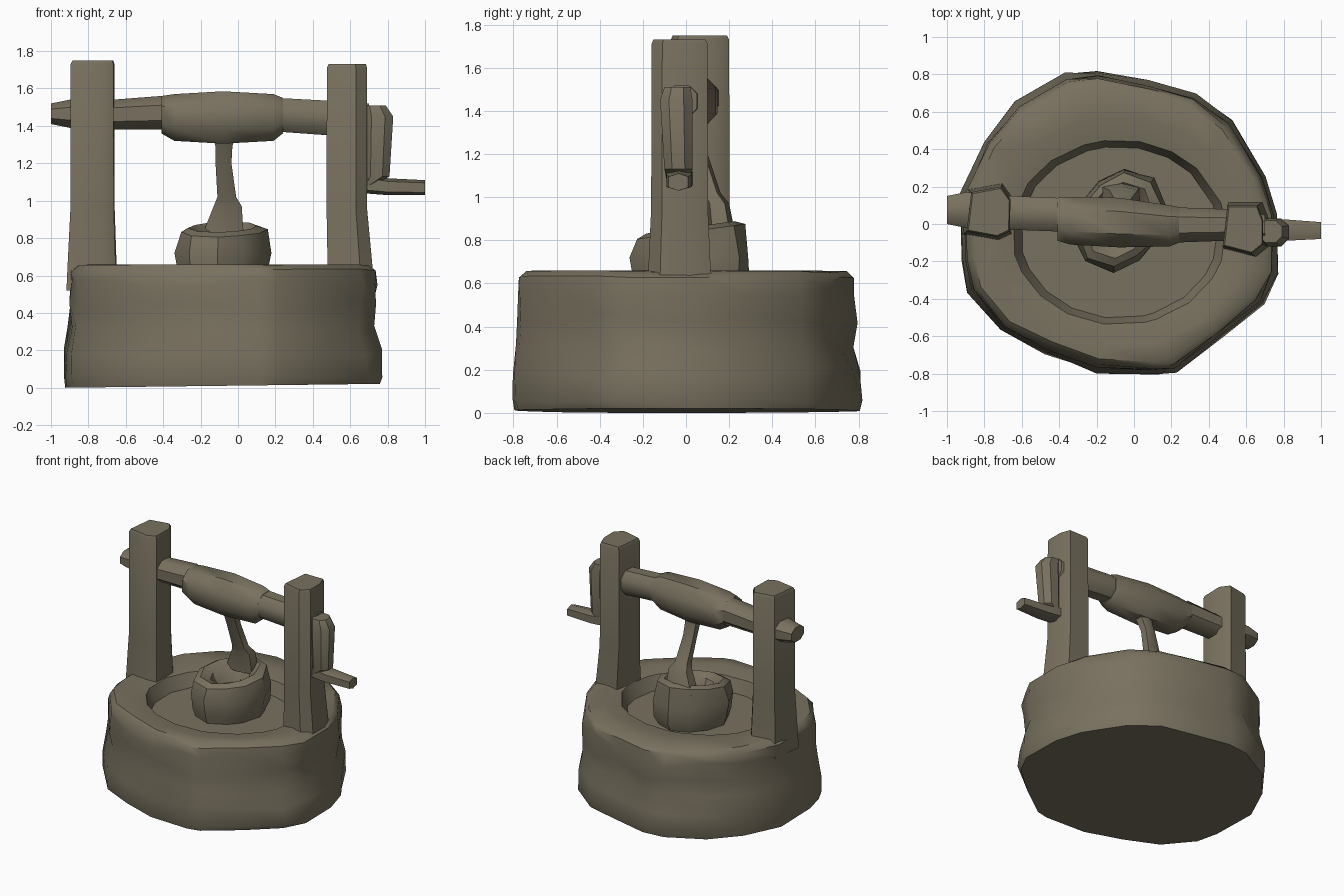
import bpy, bmesh, math, random

if "Cube" in bpy.data.objects:
    bpy.data.objects.remove(bpy.data.objects["Cube"])

random.seed(4)
mat = bpy.data.materials.new("weathered_brown")
mat.diffuse_color = (0.19, 0.165, 0.115, 1)
mat.use_nodes = True
mat.node_tree.nodes["Principled BSDF"].inputs["Base Color"].default_value = mat.diffuse_color


def loft(name, rings, angle=38):
    """Skin equal-sized rings of points and cap both ends."""
    bm = bmesh.new()
    vs = [[bm.verts.new(p) for p in r] for r in rings]
    for a, b in zip(vs, vs[1:]):
        n = len(a)
        for i in range(n):
            j = (i + 1) % n
            bm.faces.new((a[i], a[j], b[j], b[i]))
    bm.faces.new(vs[0][::-1])
    bm.faces.new(vs[-1])
    bmesh.ops.recalc_face_normals(bm, faces=bm.faces)
    me = bpy.data.meshes.new(name)
    bm.to_mesh(me)
    bm.free()
    me.materials.append(mat)
    me.shade_smooth()
    me.set_sharp_from_angle(angle=math.radians(angle))
    ob = bpy.data.objects.new(name, me)
    bpy.context.collection.objects.link(ob)
    return ob


def section(axis, t, a0, a1, b0, b1, n=8):
    """Boxy n-gon filling a0..a1 by b0..b1 at position t on the axis."""
    pts = []
    for i in range(n):
        w = 2 * math.pi * (i + 0.5) / n
        k = 1.1 / math.cos(math.pi / n)
        a = (a0 + a1) / 2 + (a1 - a0) / 2 * max(-1, min(1, k * math.cos(w)))
        b = (b0 + b1) / 2 + (b1 - b0) / 2 * max(-1, min(1, k * math.sin(w)))
        pts.append((t, a, b) if axis == 'x' else (a, b, t))
    return pts


# Stone well: irregular outline, lumpy wall, rounded rim, sunken floor
outline = [(-.2, .83), (.08, .77), (.34, .71), (.53, .56), (.72, .26), (.78, .05),
           (.785, -.27), (.7, -.43), (.48, -.62), (.23, -.8), (.13, -.82), (-.2, -.8),
           (-.48, -.7), (-.73, -.58), (-.9, -.37), (-.94, -.2), (-.95, .17),
           (-.82, .45), (-.64, .66), (-.37, .81)]
cx = -0.08
rings = []
for z, s, jit in [(0, .97, 0), (.06, .985, .012), (.19, .985, .015), (.31, .945, .02),
                  (.44, .94, .02), (.56, .95, .018), (.625, .94, .008), (.655, .90, .004)]:
    ring = []
    for x, y in outline:
        k = s + random.uniform(-jit, jit)
        zz = z + random.uniform(-1, 1) * jit * 1.4
        if z < .05:
            zz += .012 * (x + .95)
        ring.append((cx + (x - cx) * k, y * k, zz))
    rings.append(ring)
for z, rx, ry in [(.66, .68, .62), (.64, .575, .495), (.54, .53, .46)]:
    ring = []
    for x, y in outline:
        w = math.atan2(y / .83, (x - cx) / .87)
        ring.append((cx + rx * math.cos(w), -.045 + ry * math.sin(w), z))
    rings.append(ring)
loft("stone_well", rings, 40)

# Posts: irregular hexagons, widening to the foot
left = [(-.895, -.04), (-.87, .17), (-.71, .2), (-.66, .13), (-.665, -.04), (-.73, -.07)]
right = [(.475, -.12), (.5, .1), (.66, .1), (.69, .02), (.69, -.11), (.63, -.16)]
for name, pts, top in (("left_post", left, 1.75), ("right_post", right, 1.73)):
    mx = sum(p[0] for p in pts) / 6
    my = sum(p[1] for p in pts) / 6
    side = .02 if mx > 0 else 0
    prof = [(.52, 1.16, side), (.64, 1.12, side), (.95, 1.01, 0),
            (top - .02, 1, 0), (top, .93, 0)]
    loft(name, [[(mx + d + (x - mx) * s, my + (y - my) * s, z) for x, y in pts]
                for z, s, d in prof])

# Beam with the thick winding drum in the middle
beam = [(-1, 0, .15, 1.41, 1.52), (-.9, -.02, .17, 1.39, 1.54),
        (-.67, -.03, .15, 1.38, 1.54), (-.41, -.04, .14, 1.38, 1.56)]
drum = [(-.41, -.09, .14, 1.36, 1.56), (-.34, -.11, .145, 1.32, 1.57),
        (-.08, -.125, .14, 1.305, 1.585), (.19, -.12, .1, 1.32, 1.57),
        (.24, -.1, .09, 1.36, 1.55)]
axle = [(.2, -.1, .09, 1.37, 1.55), (.48, -.09, .08, 1.35, 1.535), (.7, -.09, .05, 1.37, 1.52)]
for name, prof in (("beam_end", beam), ("winding_drum", drum), ("axle", axle)):
    loft(name, [section('x', *p) for p in prof], 45)

# Crank arm and handle
loft("crank_arm", [section('z', *p) for p in [
    (1.08, .67, .71, -.09, .02), (1.13, .67, .81, -.1, .03),
    (1.45, .67, .83, -.12, .03), (1.51, .67, .79, -.1, .02)]])
loft("crank_handle", [section('x', *p, 6) for p in [
    (.67, -.09, .03, 1.04, 1.14), (.8, -.09, .025, 1.03, 1.12), (1, -.08, .01, 1.03, 1.11)]])

# Rope hanging from the drum, with a knot flaring onto the back of the bucket rim
loft("rope", [section('z', *p, 6) for p in [
    (1.36, -.14, -.01, -.05, .07), (1.29, -.12, -.03, -.02, .07),
    (1.2, -.12, -.035, .02, .1), (1.02, -.11, -.01, .07, .16),
    (.97, -.13, .02, .09, .2), (.82, -.19, .03, .1, .23)]])

# Bucket: skewed faceted bowl with tilted rim and hollow inside
N = 10
rings = []
for z, r, tilt in [(.5, .21, 0), (.6, .245, 0), (.72, .255, 0), (.84, .235, .14),
                   (.86, .185, .14), (.82, .13, .1), (.73, .09, 0)]:
    ring = []
    for i in range(N):
        w = 2 * math.pi * i / N + .2
        k = r * (1 + .12 * math.sin(2 * w) + random.uniform(-.04, .04))
        y = k * math.sin(w) * 1.06
        ring.append((-.08 + k * math.cos(w) * .96, .02 + y, z + tilt * y))
    rings.append(ring)
loft("bucket", rings, 35)
